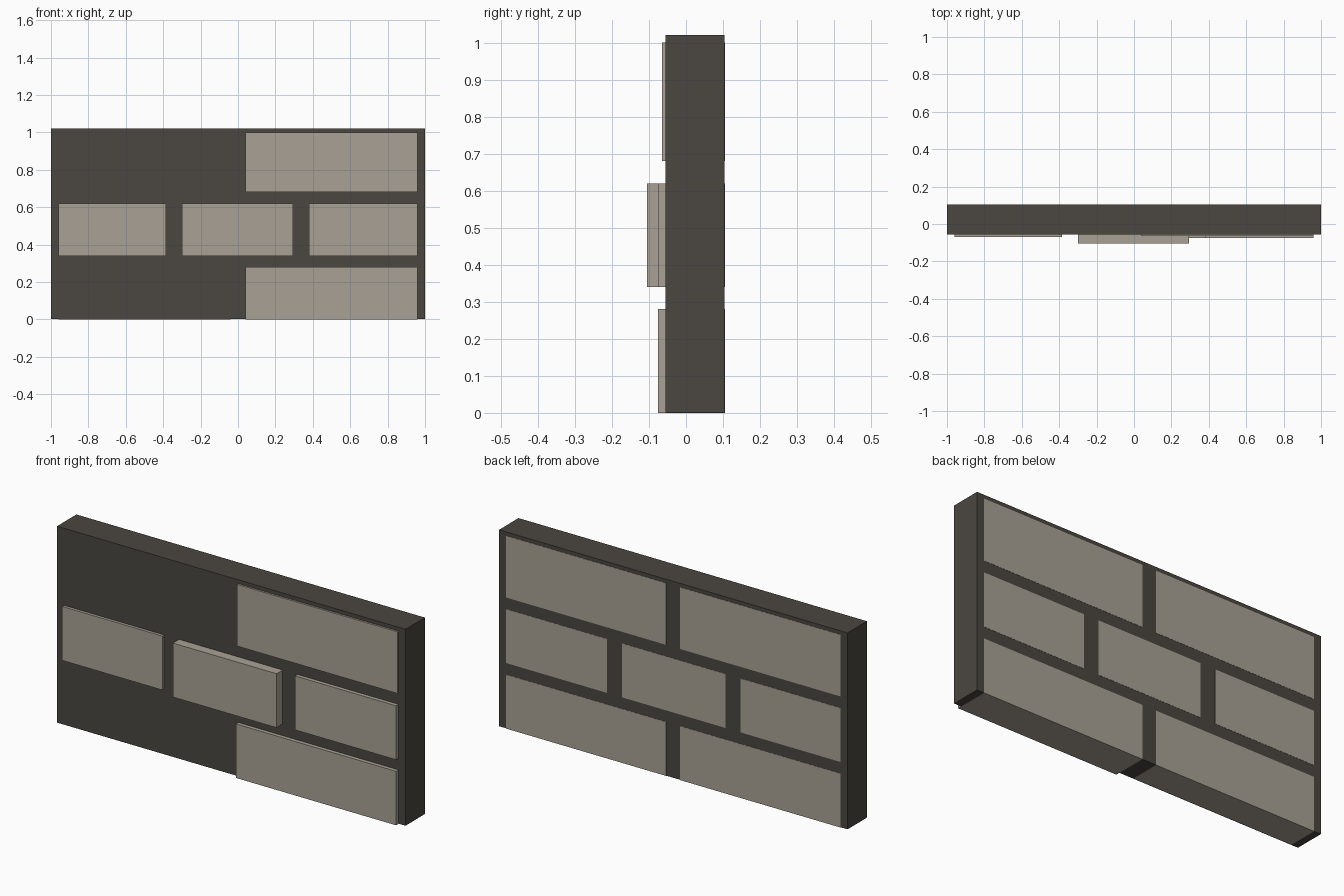
import bpy
import bmesh
from mathutils import Vector

cube = bpy.data.objects.get("Cube")
if cube:
    bpy.data.objects.remove(cube, do_unlink=True)


def make_material(name, rgb):
    mat = bpy.data.materials.new(name)
    mat.use_nodes = True
    color = (*rgb, 1.0)
    mat.diffuse_color = color
    mat.node_tree.nodes["Principled BSDF"].inputs["Base Color"].default_value = color
    return mat


def add_box(name, x, y, z, mat):
    """Box spanning the given (low, high) range on each axis."""
    low, high = Vector((x[0], y[0], z[0])), Vector((x[1], y[1], z[1]))
    bm = bmesh.new()
    bmesh.ops.create_cube(bm, size=1)
    bmesh.ops.scale(bm, vec=high - low, verts=bm.verts)
    mesh = bpy.data.meshes.new(name)
    bm.to_mesh(mesh)
    bm.free()
    mesh.materials.append(mat)
    obj = bpy.data.objects.new(name, mesh)
    obj.location = (low + high) / 2
    bpy.context.collection.objects.link(obj)
    return obj


mortar = make_material("dark mortar", (0.069, 0.062, 0.051))
stone = make_material("warm grey stone", (0.395, 0.358, 0.297))

BACK = 0.105
LIP = 0.001  # bricks sit just proud of the mortar at the back and base

# Mortar slab
add_box("mortar_slab", (-1, 1), (-0.055, BACK - LIP), (LIP, 1.02), mortar)

# Brick courses: height range, then each brick's width range and front depth
# (the left bricks of the outer courses are recessed in the mortar)
courses = {
    "lower": ((0, 0.28), [((-0.96, -0.04), -0.05), ((0.04, 0.96), -0.075)]),
    "middle": ((0.34, 0.62), [((-0.96, -0.385), -0.07),
                              ((-0.3, 0.295), -0.105),
                              ((0.38, 0.96), -0.075)]),
    "upper": ((0.68, 1.0), [((-0.96, -0.04), -0.05), ((0.04, 0.96), -0.065)]),
}
for course, (z, bricks) in courses.items():
    for i, (x, front) in enumerate(bricks, 1):
        add_box(f"{course}_brick_{i}", x, (front, BACK), z, stone)
